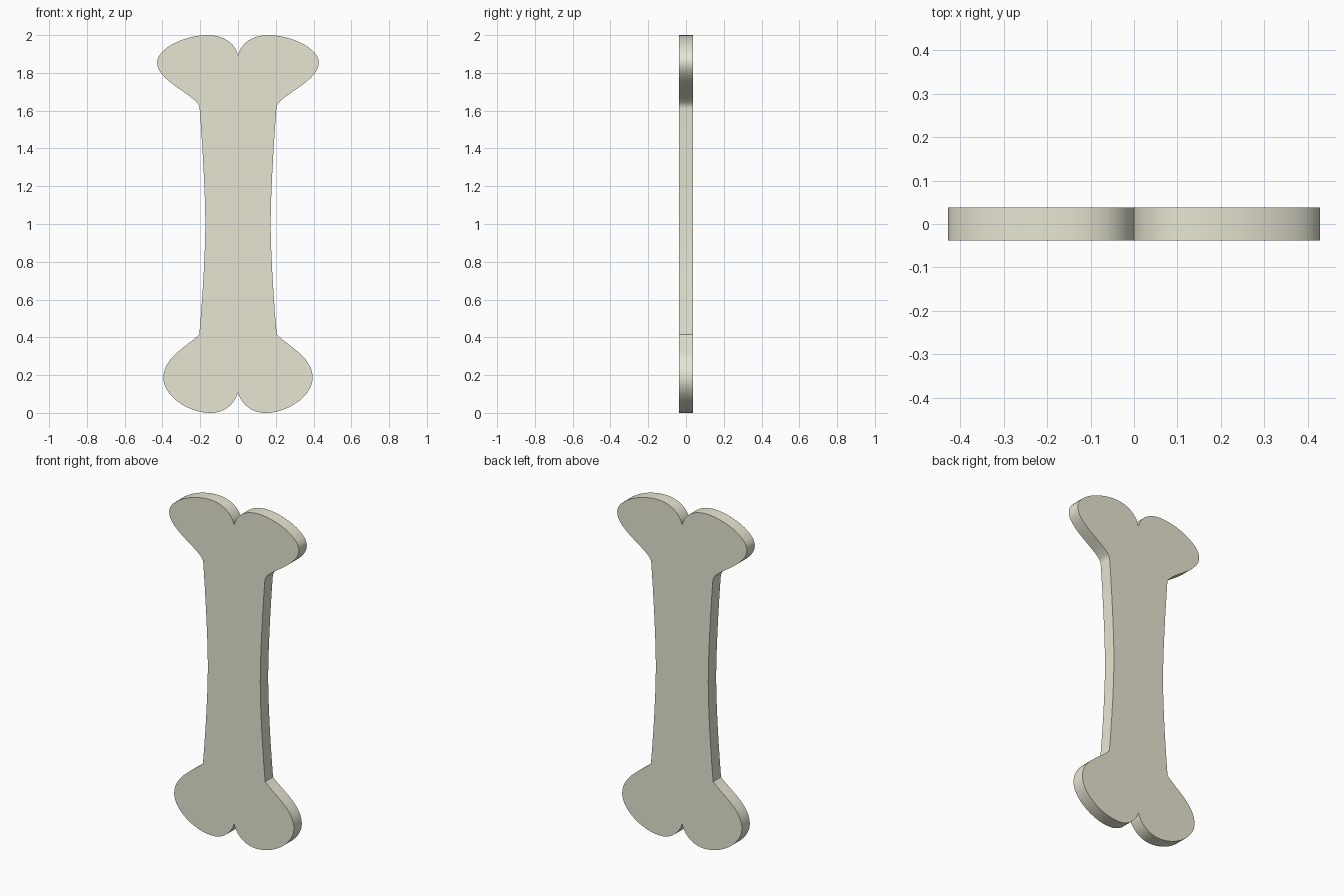
import bpy, bmesh
from math import radians
from mathutils import Vector
from mathutils.geometry import interpolate_bezier

if "Cube" in bpy.data.objects:
    bpy.data.objects.remove(bpy.data.objects["Cube"])

HALF_DEPTH = 0.0375

# right half of the outline (x, z): each row is start, handle, handle, end of a bezier
segments = [
    ((0, 1.89), (0.015, 1.96), (0.08, 2.0), (0.16, 2.0)),               # top notch
    ((0.16, 2.0), (0.28, 2.0), (0.428, 1.93), (0.428, 1.855)),          # upper knob
    ((0.428, 1.855), (0.428, 1.765), (0.265, 1.70), (0.216, 1.642)),    # upper neck
    ((0.216, 1.642), (0.21, 1.635), (0.204, 1.625), (0.203, 1.61)),
    ((0.203, 1.61), (0.187, 1.40), (0.173, 1.15), (0.173, 1.0)),        # shaft
    ((0.173, 1.0), (0.173, 0.85), (0.187, 0.62), (0.205, 0.415)),
    ((0.205, 0.415), (0.27, 0.35), (0.395, 0.295), (0.395, 0.185)),     # lower knob
    ((0.395, 0.185), (0.395, 0.095), (0.27, 0), (0.145, 0)),
    ((0.145, 0), (0.07, 0), (0.015, 0.05), (0, 0.11)),                  # bottom notch
]

half = [Vector((0, 1.89))]
for seg in segments:
    half += interpolate_bezier(*[Vector(p) for p in seg], 17)[1:]
half[-1].x = 0
outline = [(p.x, p.y) for p in half] + [(-p.x, p.y) for p in half[-2:0:-1]]

# flat bone plate, extruded from front to back
bm = bmesh.new()
face = bm.faces.new([bm.verts.new((x, -HALF_DEPTH, z)) for x, z in outline])
ext = bmesh.ops.extrude_face_region(bm, geom=[face], use_keep_orig=True)
moved = [g for g in ext["geom"] if isinstance(g, bmesh.types.BMVert)]
bmesh.ops.translate(bm, verts=moved, vec=(0, 2 * HALF_DEPTH, 0))
bmesh.ops.recalc_face_normals(bm, faces=bm.faces)
mesh = bpy.data.meshes.new("bone")
bm.to_mesh(mesh)
bm.free()
bone = bpy.data.objects.new("bone", mesh)
bpy.context.collection.objects.link(bone)

# ivory colour
mat = bpy.data.materials.new("ivory")
mat.diffuse_color = (0.80, 0.79, 0.65, 1)
mat.use_nodes = True
mat.node_tree.nodes["Principled BSDF"].inputs["Base Color"].default_value = mat.diffuse_color
mesh.materials.append(mat)

# smooth rim, sharp edges
bpy.context.view_layer.objects.active = bone
bone.select_set(True)
bpy.ops.object.shade_smooth_by_angle(angle=radians(30))
